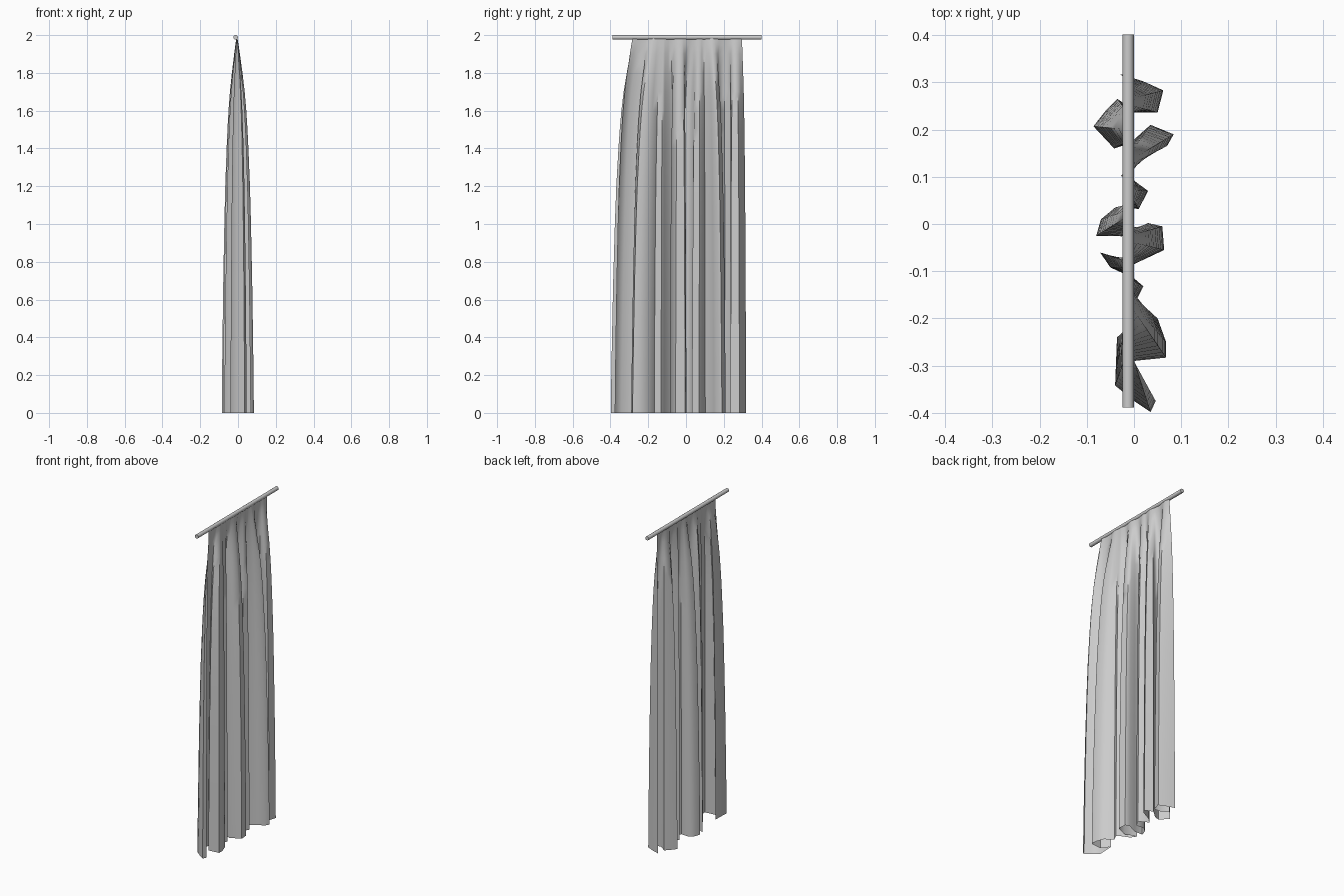
import bpy, bmesh, math
from mathutils import Vector

if "Cube" in bpy.data.objects:
    bpy.data.objects.remove(bpy.data.objects["Cube"])

# hem outline of the folded cloth, seen from above
HEM = [(-.03, .318), (.02, .302), (.062, .283), (.05, .236), (.005, .236), (-.035, .265),
       (-.06, .24), (-.086, .207), (-.042, .16), (-.01, .17), (.035, .21), (.084, .19),
       (.07, .165), (.035, .148), (0, .128), (-.028, .102), (0, .092), (.03, .07),
       (.01, .032), (-.04, .035), (-.07, .01), (-.08, -.025), (-.025, -.026), (.03, .002),
       (.06, -.005), (.064, -.055), (0, -.085), (-.072, -.06), (-.05, -.092), (0, -.115),
       (.02, -.132), (.002, -.168), (.05, -.2), (.068, -.25), (.068, -.283), (0, -.29),
       (-.036, -.24), (-.04, -.342), (0, -.375), (.035, -.398), (.046, -.375)]

# height and how far the folds have opened at that height
SPREAD = [(1.985, .03), (1.95, .10), (1.9, .18), (1.8, .33), (1.7, .46), (1.6, .555), (1.5, .625),
          (1.4, .68), (1.2, .77), (1.0, .83), (.7, .90), (.4, .95), (.2, .98), (.0, 1)]

# heading: hem straightened evenly along the rod
arc = [0]
for a, b in zip(HEM, HEM[1:]):
    arc.append(arc[-1] + (Vector(b) - Vector(a)).length)
head = [(-.006, .295 - .575 * s / arc[-1]) for s in arc]

# curtain cloth
bm = bmesh.new()
rows = []
for z, f in SPREAD:
    row = []
    for (hx, hy), (tx, ty) in zip(HEM, head):
        row.append(bm.verts.new((tx + (hx - tx) * f, ty + (hy - ty) * f, z)))
    rows.append(row)
for r0, r1 in zip(rows, rows[1:]):
    for i in range(len(HEM) - 1):
        bm.faces.new((r0[i], r0[i + 1], r1[i + 1], r1[i]))
mesh = bpy.data.meshes.new("curtain")
bm.to_mesh(mesh)
bm.free()
curtain = bpy.data.objects.new("curtain", mesh)
bpy.context.collection.objects.link(curtain)
bpy.context.view_layer.objects.active = curtain
curtain.select_set(True)
bpy.ops.object.shade_smooth_by_angle(angle=math.radians(60))

# curtain rod
bpy.ops.mesh.primitive_cylinder_add(vertices=16, radius=.012, depth=.79,
                                    location=(-.0125, .006, 1.988),
                                    rotation=(math.pi / 2, 0, 0))
bpy.context.object.name = "curtain_rod"
bpy.ops.object.shade_smooth_by_angle(angle=math.radians(40))
